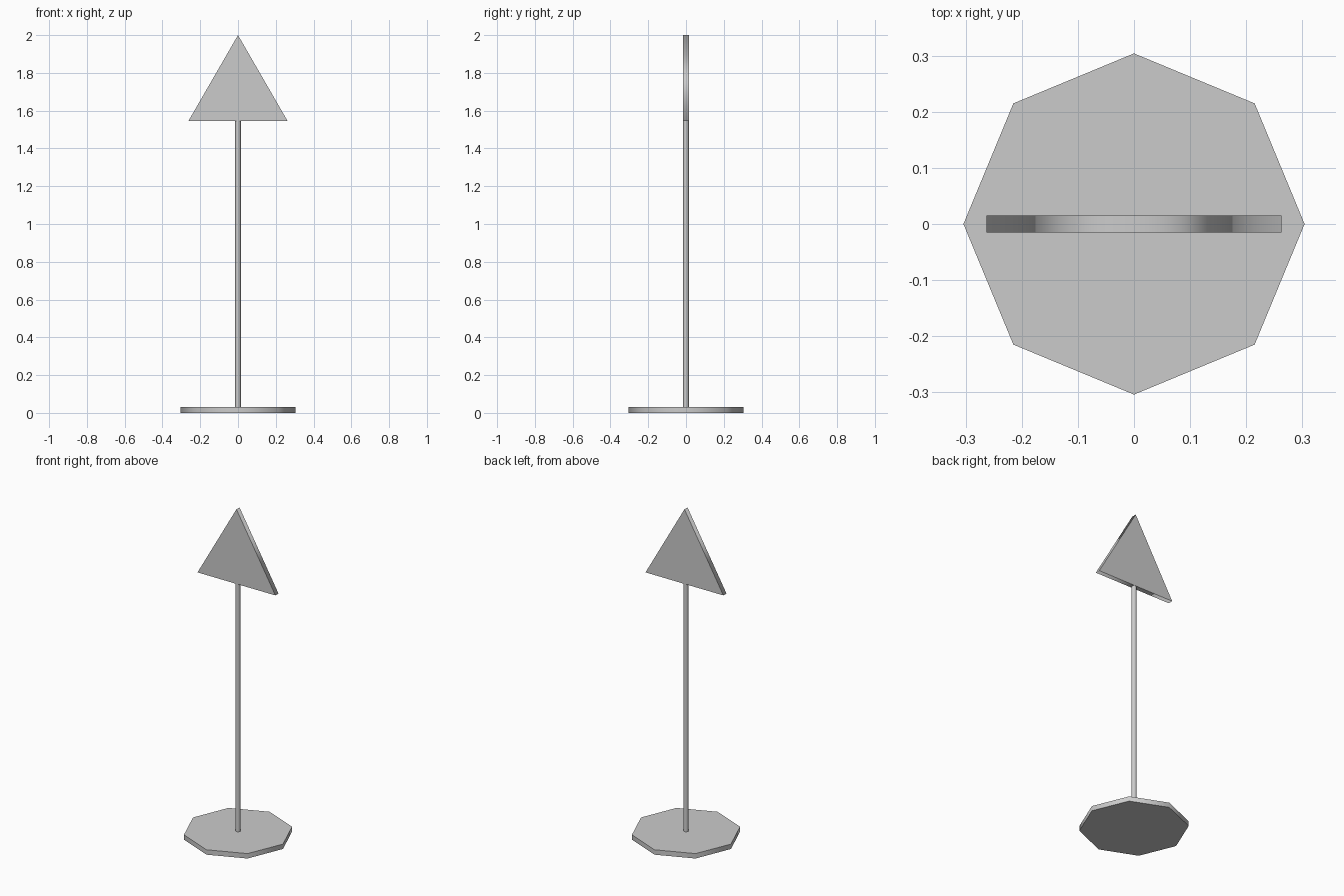
import bpy
from math import pi, radians

if "Cube" in bpy.data.objects:
    bpy.data.objects.remove(bpy.data.objects["Cube"])


def prism(name, sides, radius, depth, location, rotation=(0, 0, 0)):
    """Capped prism with smooth side walls and flat caps."""
    bpy.ops.mesh.primitive_cylinder_add(
        vertices=sides, radius=radius, depth=depth,
        location=location, rotation=rotation)
    obj = bpy.context.object
    obj.name = name
    for poly in obj.data.polygons:
        poly.use_smooth = abs(poly.normal.z) < 0.5
    return obj


R = 0.304            # shared circumradius of base and sign
T = 0.03             # plate thickness
SIGN_Z = 2.0 - R     # centre of the sign, apex at z = 2
SIGN_BOTTOM = SIGN_Z - R / 2

# Octagonal foot
prism("base", 8, R, T, (0, 0, T / 2))

# Thin upright pole between foot and sign
prism("pole", 8, 0.015, SIGN_BOTTOM - T, (0, 0, (SIGN_BOTTOM + T) / 2))

# Upright triangular sign plate, point up
prism("sign_plate", 3, R, T, (0, 0, SIGN_Z), (radians(90), 0, 0))
